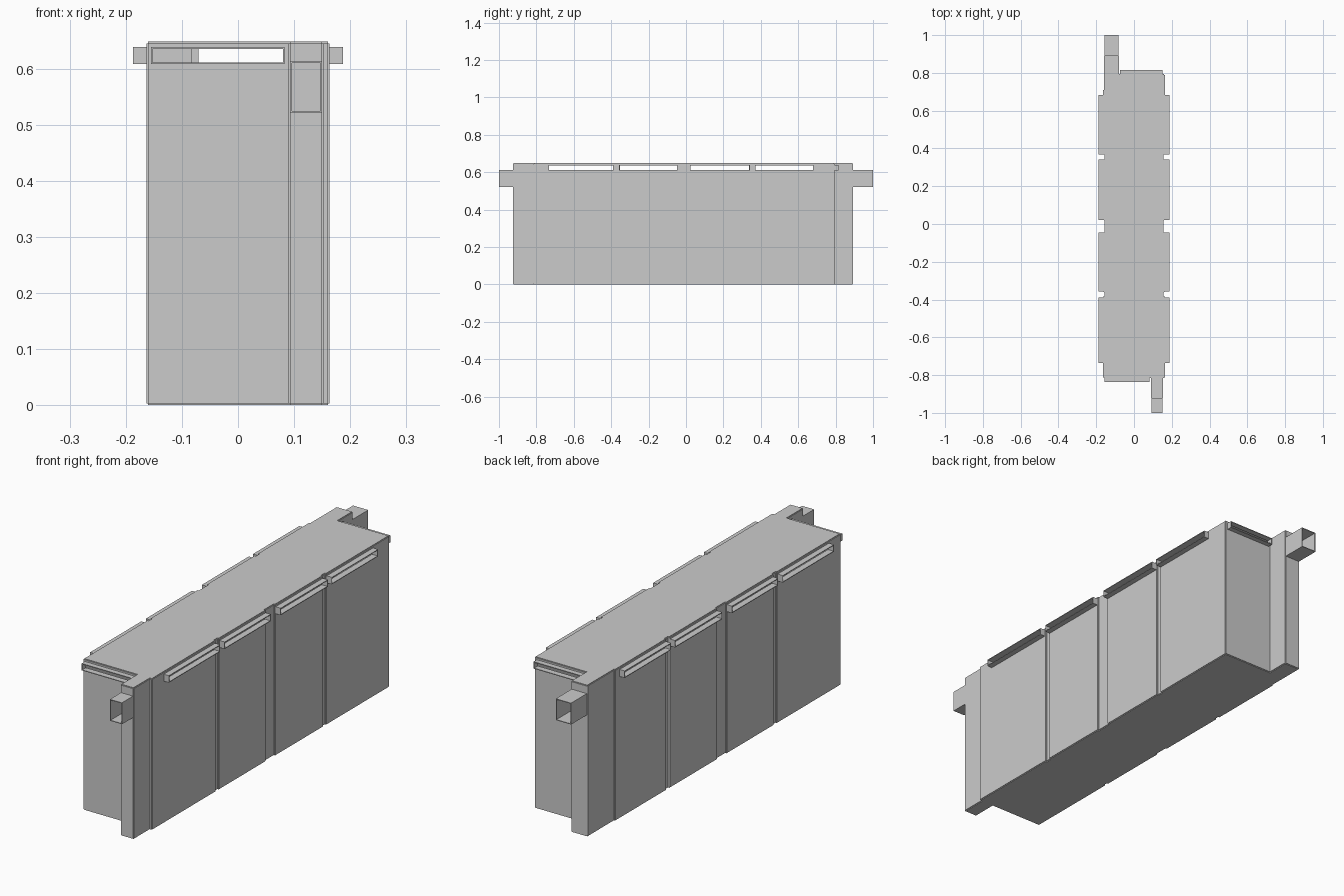
import bpy, bmesh
from mathutils import Vector

if "Cube" in bpy.data.objects:
    bpy.data.objects.remove(bpy.data.objects["Cube"])

T = 0.003            # sheet thickness
H = 0.648            # total height
FRONT, BACK = -0.812, 0.79
GAPS = [(-0.385, -0.36), (-0.045, 0.022), (0.342, 0.367)]       # recesses between bays
BAYS = [(-0.735, -0.388), (-0.357, -0.044), (0.021, 0.341), (0.368, 0.682)]
WIN_Z = (0.608, 0.638)
DUCT_Z = (0.521, 0.613)


def side(x, sign):
    """Recessed side outline for increasing y; sign is the outward direction."""
    pts = []
    for a, b in GAPS:
        r = x - sign * 0.006
        pts += [(x, a), (r, a), (r, b), (x, b)]
    return pts


# Floor plan, counter-clockwise, with an offset passage at each end
plan = [(-0.16, FRONT), (0.093, FRONT), (0.093, -0.922), (0.15, -0.922), (0.15, FRONT), (0.16, FRONT)]
plan += side(0.16, 1)
plan += [(0.16, BACK), (-0.083, BACK), (-0.083, 0.89), (-0.155, 0.89), (-0.155, 0.71), (-0.16, 0.71)]
plan += side(-0.16, -1)[::-1]

parts = {n: bmesh.new() for n in ("floor", "ceiling", "walls", "window_frames", "end_ducts")}


def slab(bm, z):
    f = bm.faces.new([bm.verts.new((x, y, z)) for x, y in plan])
    ext = bmesh.ops.extrude_face_region(bm, geom=[f])["geom"]
    for v in ext:
        if isinstance(v, bmesh.types.BMVert):
            v.co.z += T


def box(bm, a, b):
    lo = [min(p) for p in zip(a, b)]
    hi = [max(p) for p in zip(a, b)]
    if min(h - l for h, l in zip(hi, lo)) < 1e-5:
        return
    vs = bmesh.ops.create_cube(bm, size=1)["verts"]
    for v in vs:
        v.co = [h if c > 0 else l for c, l, h in zip(v.co, lo, hi)]


def wall(p, q):
    """Thin wall along one plan edge, pierced and sleeved where openings lie on it."""
    p, q = Vector((*p, 0)), Vector((*q, 0))
    L = (q - p).length
    d = (q - p) / L
    n = Vector((d.y, -d.x, 0))

    def piece(part, s0, s1, z0, z1, depth=T):
        box(parts[part], p + d * s0 + Vector((0, 0, z0)),
            p + d * s1 + n * depth + Vector((0, 0, z1)))

    opening = None
    if abs(n.x) > 0.5 and L > 0.2:                       # bay windows on both sides
        lo, hi = sorted((p.y, q.y))
        a, b = next(w for w in BAYS if w[0] < (lo + hi) / 2 < w[1])
        a, b = max(a, lo), min(b, hi)
        opening = (a, b, WIN_Z, 0.027, "window_frames")
    elif abs(n.y) > 0.5 and L > 0.2:                     # end windows
        a, b = (-0.155, 0.083) if n.y < 0 else (-0.073, 0.152)
        opening = (a, b, WIN_Z, 0.025, "window_frames")
    elif abs(p.y) > 0.85 and abs(q.y) > 0.85:            # passage ends carry ducts
        a, b = sorted((p.x, q.x))
        opening = (a, b, DUCT_Z, 1 - abs(p.y), "end_ducts")

    z0, z1 = T, H - T
    if not opening:
        piece("walls", 0, L, z0, z1)
        return
    a, b, (w0, w1), depth, part = opening
    base, sgn = (p.y, d.y) if abs(d.y) > 0.5 else (p.x, d.x)
    s0, s1 = sorted(((a - base) * sgn, (b - base) * sgn))
    # wall pieces around the opening
    piece("walls", 0, L, z0, w0)
    piece("walls", 0, L, w1, z1)
    piece("walls", 0, s0, w0, w1)
    piece("walls", s1, L, w0, w1)
    # open-ended sleeve
    piece(part, s0, s1, w0, w0 + T, depth)
    piece(part, s0, s1, w1 - T, w1, depth)
    piece(part, s0, s0 + T, w0 + T, w1 - T, depth)
    piece(part, s1 - T, s1, w0 + T, w1 - T, depth)


slab(parts["floor"], 0)
slab(parts["ceiling"], H - T)
for i, p in enumerate(plan):
    wall(p, plan[(i + 1) % len(plan)])

# Turn each part into an object
for name, bm in parts.items():
    bmesh.ops.recalc_face_normals(bm, faces=bm.faces)
    me = bpy.data.meshes.new(name)
    bm.to_mesh(me)
    bm.free()
    bpy.context.collection.objects.link(bpy.data.objects.new(name, me))
